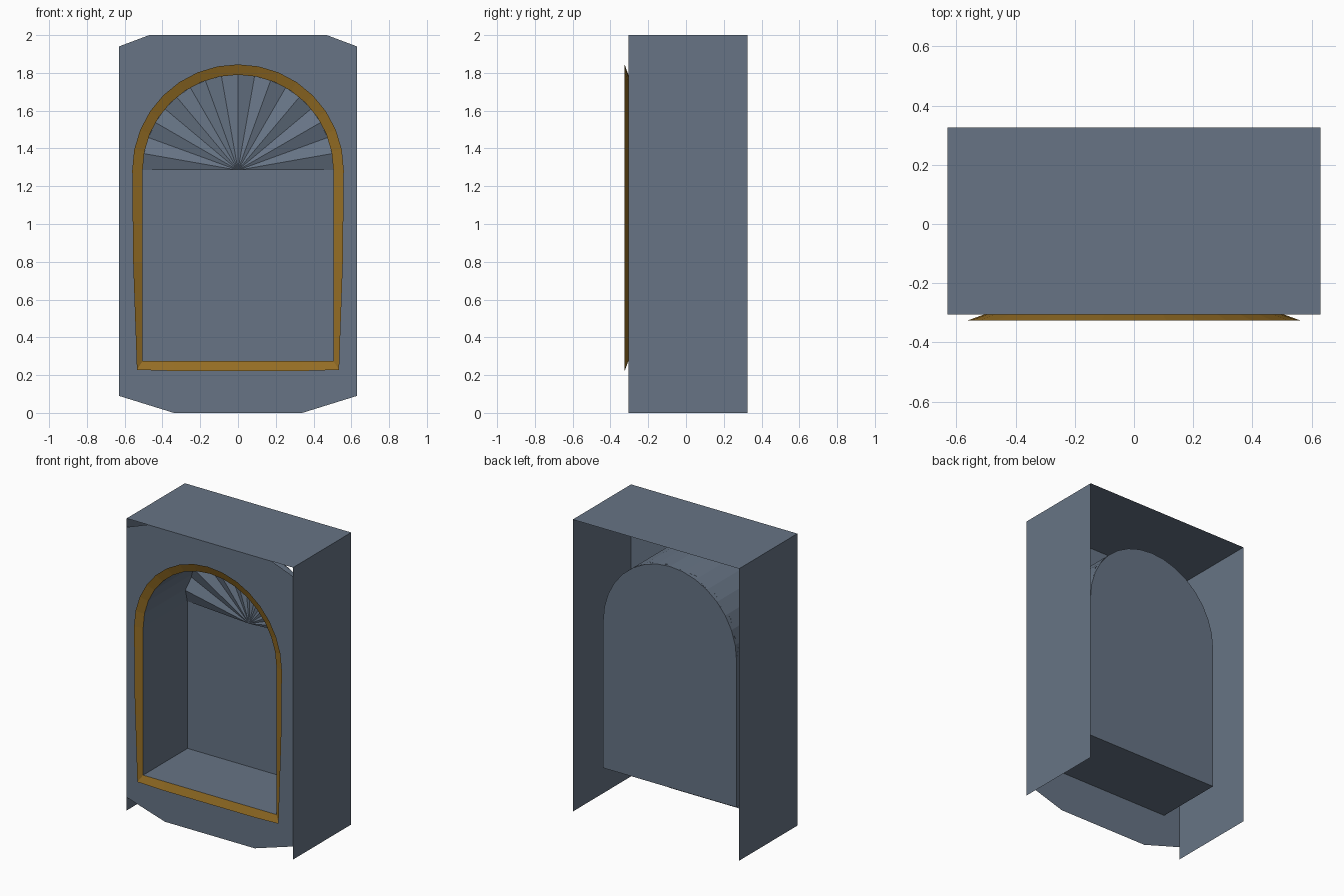
import bpy, bmesh, math

if "Cube" in bpy.data.objects:
    bpy.data.objects.remove(bpy.data.objects["Cube"])

def material(name, rgb):
    m = bpy.data.materials.new(name)
    m.diffuse_color = (*rgb, 1)
    m.use_nodes = True
    m.node_tree.nodes["Principled BSDF"].inputs["Base Color"].default_value = m.diffuse_color
    return m

STONE = material("blue_grey_stone", (0.135, 0.175, 0.235))
GOLD = material("dark_gold", (0.30, 0.155, 0.018))

FRONT, BACK, NICHE_BACK, LIP = -0.305, 0.325, 0.175, -0.325
W, R, SPRING, SILL = 0.63, 0.505, 1.285, 0.275

def make(name, verts, faces, mat):
    me = bpy.data.meshes.new(name)
    me.from_pydata(verts, [], faces)
    me.materials.append(mat)
    ob = bpy.data.objects.new(name, me)
    bpy.context.collection.objects.link(ob)
    return ob

def arch(r, corner, sill_corner, sill, side, n=16):
    """Closed arch outline in x, z, counter-clockwise seen from the front."""
    pts = [(-0.34, sill), (0.34, sill), (corner, sill_corner), (side, 0.8)]
    for i in range(n + 1):
        a = math.pi * i / n
        pts.append((r * math.cos(a), SPRING + r * math.sin(a)))
    return pts + [(-side, 0.8), (-corner, sill_corner)]

def strip(name, a, ya, b, yb, mat):
    """Closed band of quads joining two matching outlines."""
    n = len(a)
    verts = [(x, ya, z) for x, z in a] + [(x, yb, z) for x, z in b]
    faces = [(i, (i + 1) % n, n + (i + 1) % n, n + i) for i in range(n)]
    return make(name, verts, faces, mat)

inner = arch(R, R, SILL, SILL, R)
outer = arch(0.56, 0.535, 0.228, 0.222, 0.555)

# front plate: chamfered outline with the arch cut out
plate = [(-0.34, 0), (0.34, 0), (W, 0.09), (W, 1.94),
         (0.47, 2), (-0.47, 2), (-W, 1.94), (-W, 0.09)]
bm = bmesh.new()
for loop in (plate, inner):
    vs = [bm.verts.new((x, FRONT, z)) for x, z in loop]
    for i, v in enumerate(vs):
        bm.edges.new((v, vs[(i + 1) % len(vs)]))
bmesh.ops.triangle_fill(bm, edges=bm.edges[:], use_beauty=True, normal=(0, -1, 0))
bm.normal_update()
for f in bm.faces:
    if f.normal.y > 0:
        f.normal_flip()
front = make("front_plate", [], [], STONE)
bm.to_mesh(front.data)
bm.free()

# outer shell: two sides and the top, open below and behind
for name, s in (("left_side", -1), ("right_side", 1)):
    face = (0, 1, 2, 3) if s > 0 else (3, 2, 1, 0)
    make(name, [(s * W, FRONT, 0), (s * W, BACK, 0),
                (s * W, BACK, 2), (s * W, FRONT, 2)], [face], STONE)
make("top_panel", [(-W, FRONT, 2), (W, FRONT, 2), (W, BACK, 2), (-W, BACK, 2)],
     [(0, 1, 2, 3)], STONE)

# niche: walls, floor and back
strip("niche_walls", inner, FRONT, inner, NICHE_BACK, STONE)
make("niche_back", [(x, NICHE_BACK, z) for x, z in inner],
     [tuple(range(len(inner)))], STONE)

# slanted gold frame
strip("arch_frame", outer, LIP, inner, FRONT, GOLD)

# pleated fan in the arch head
n = 18
verts = [(0, 0.12, SPRING)]
for i in range(n + 1):
    a = math.pi * i / n
    y = 0.14 if i % 2 else NICHE_BACK - 0.003
    verts.append((R * math.cos(a), y, SPRING + R * math.sin(a)))
make("shell_fan", verts, [(0, i, i + 1) for i in range(1, n + 1)], STONE)
